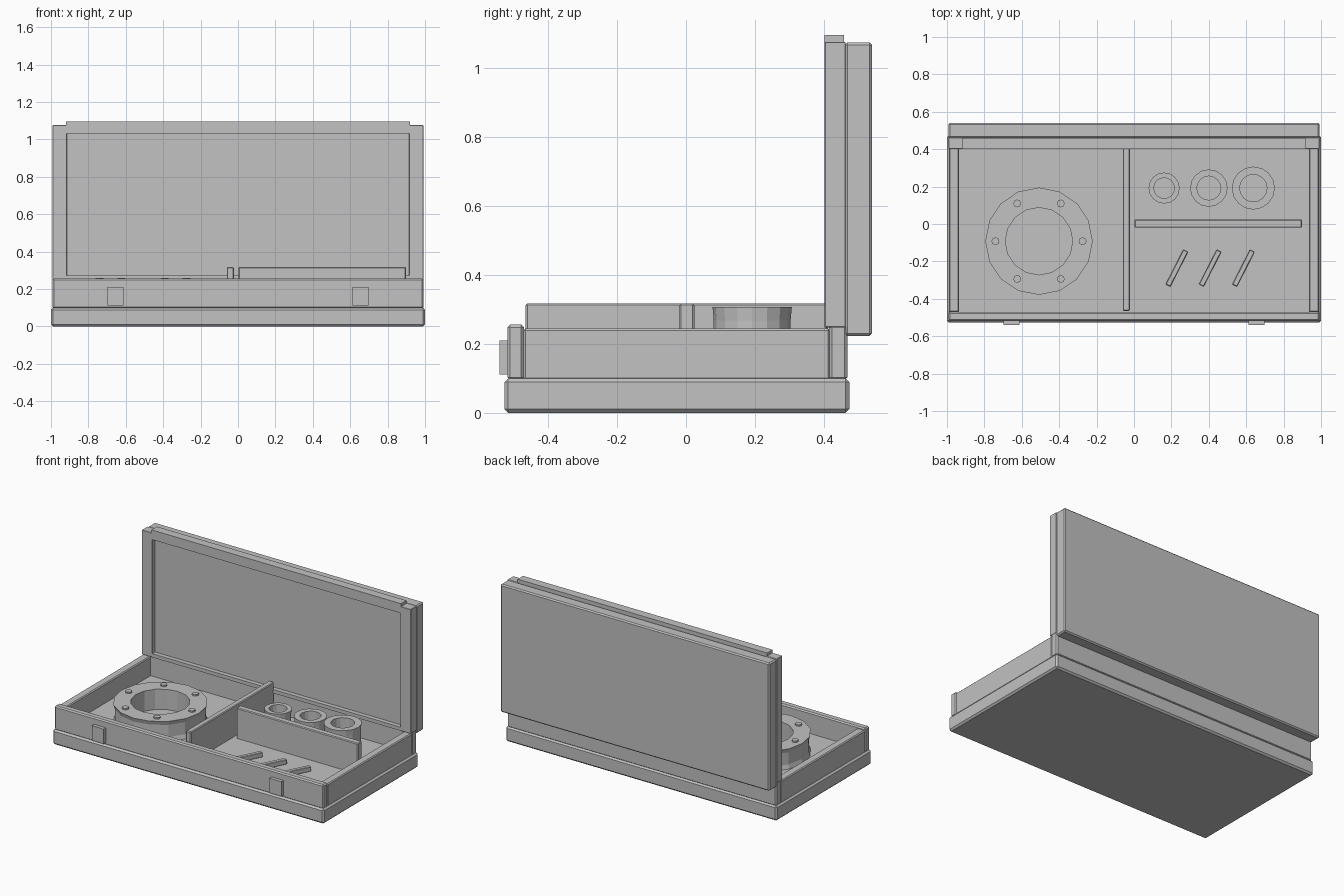
import bpy
import bmesh
from math import cos, sin, pi, radians

cube = bpy.data.objects.get("Cube")
if cube:
    bpy.data.objects.remove(cube, do_unlink=True)

grey = bpy.data.materials.new("plain_grey")
grey.use_nodes = True
COLOUR = (0.54, 0.54, 0.54, 1)
grey.diffuse_color = COLOUR
grey.node_tree.nodes["Principled BSDF"].inputs["Base Color"].default_value = COLOUR


def finish(name, bm, bevel=0):
    bmesh.ops.recalc_face_normals(bm, faces=bm.faces)
    mesh = bpy.data.meshes.new(name)
    bm.to_mesh(mesh)
    bm.free()
    mesh.materials.append(grey)
    obj = bpy.data.objects.new(name, mesh)
    bpy.context.collection.objects.link(obj)
    if bevel:
        mod = obj.modifiers.new("bevel", "BEVEL")
        mod.width = bevel
        mod.segments = 1
    return obj


def box(name, x, y, z, bevel=0.006):
    """Box from its (low, high) range on each axis."""
    bm = bmesh.new()
    bmesh.ops.create_cube(bm, size=1)
    for v in bm.verts:
        for i, (low, high) in enumerate((x, y, z)):
            v.co[i] = low if v.co[i] < 0 else high
    return finish(name, bm, bevel)


def lathe(name, profile, centre, sides=16):
    """Spin a closed (radius, height) profile about a vertical axis."""
    bm = bmesh.new()
    rings = []
    for i in range(sides):
        a = 2 * pi * i / sides
        rings.append([bm.verts.new((centre[0] + r * cos(a), centre[1] + r * sin(a), z))
                      for r, z in profile])
    n = len(profile)
    for i in range(sides):
        a, b = rings[i], rings[(i + 1) % sides]
        for j in range(n):
            k = (j + 1) % n
            bm.faces.new((a[j], b[j], b[k], a[k]))
    return finish(name, bm)


def tube(name, centre, outer, inner, low, high):
    waist = outer * 0.97
    lip = (high - low) * 0.2
    profile = [(inner, low), (outer, low), (waist, low + lip),
               (waist, high - lip), (outer, high), (inner, high)]
    return lathe(name, profile, centre)


FLOOR = 0.115

# Tray base, floor and walls
box("base", (-1, 1), (-0.527, 0.474), (0, 0.1), 0.011)
box("tray_floor", (-0.95, 0.95), (-0.48, 0.43), (0.08, FLOOR), 0)
box("front_wall", (-0.992, 0.992), (-0.518, -0.47), (0.095, 0.256), 0.008)
box("back_wall", (-0.992, 0.992), (0.415, 0.468), (0.095, 0.256), 0.008)
for side, s in (("left", 1), ("right", -1)):
    x = sorted((s * 0.935, s * 0.99))
    box(side + "_wall", x, (-0.472, 0.418), (0.095, 0.245))
    # Latch plates on the front wall
    cx = s * 0.655
    box(side + "_latch", (cx - 0.043, cx + 0.043), (-0.541, -0.51), (0.112, 0.21), 0)

# Dividers inside the tray
box("long_divider", (-0.06, -0.022), (-0.465, 0.412), (0.1, 0.318), 0.005)
box("cross_divider", (0.002, 0.898), (-0.02, 0.024), (0.1, 0.318), 0.005)

# Upright lid: back panel, recessed liner and frame
box("lid_panel", (-0.992, 0.992), (0.46, 0.54), (0.223, 1.075), 0.008)
box("lid_liner", (-0.93, 0.93), (0.432, 0.465), (0.25, 1.05), 0)
for side, s in (("left", 1), ("right", -1)):
    x = sorted((s * 0.914, s * 0.992))
    box(side + "_lid_post", x, (0.402, 0.463), (0.248, 1.076), 0.002)
box("lid_top_rail", (-0.92, 0.92), (0.402, 0.459), (1.032, 1.096), 0)
box("lid_bottom_rail", (-0.92, 0.92), (0.402, 0.463), (0.248, 0.272), 0)

# Large ring with six studs
RING = (-0.508, -0.092)
tube("large_ring", RING, 0.287, 0.18, FLOOR, 0.25)
for i in range(6):
    a = i * pi / 3
    cx, cy = RING[0] + 0.233 * cos(a), RING[1] + 0.233 * sin(a)
    bm = bmesh.new()
    bmesh.ops.create_cone(bm, cap_ends=True, segments=8, radius1=0.021,
                          radius2=0.021, depth=0.04)
    bmesh.ops.translate(bm, verts=bm.verts, vec=(cx, cy, 0.24))
    finish(f"ring_stud_{i + 1}", bm)

# Three sockets growing in size
sockets = ((0.161, 0.083, 0.055, 0.275), (0.4, 0.1, 0.064, 0.291), (0.638, 0.115, 0.073, 0.307))
for i, (x, outer, inner, top) in enumerate(sockets):
    tube(f"socket_{i + 1}", (x, 0.192), outer, inner, FLOOR, top)

# Three slanted bars
for i in range(3):
    bar = box(f"slanted_bar_{i + 1}", (-0.104, 0.104), (-0.014, 0.014), (0, 0.032), 0.003)
    bar.location = (0.229 + 0.178 * i, -0.236, FLOOR)
    bar.rotation_euler.z = radians(63)
